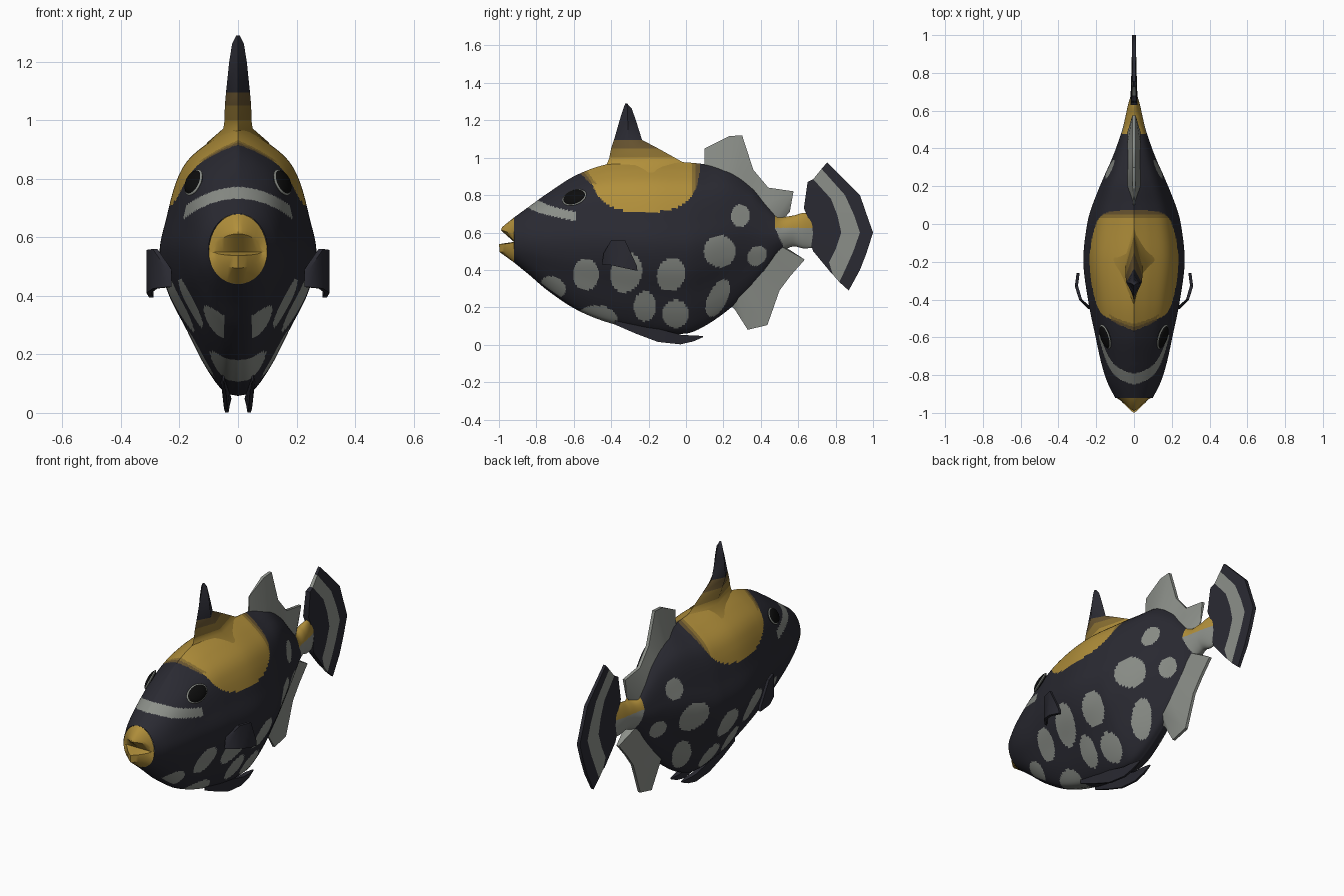
import bpy, bmesh, math
from mathutils import Vector, Matrix
from mathutils.bvhtree import BVHTree

if "Cube" in bpy.data.objects:
    bpy.data.objects.remove(bpy.data.objects["Cube"])

COLORS = {
    "dark_navy": (0.023, 0.023, 0.032),
    "spot_grey": (0.26, 0.275, 0.25),
    "yellow": (0.44, 0.275, 0.043),
    "mid_brown": (0.26, 0.165, 0.032),
    "dark_brown": (0.14, 0.09, 0.03),
    "eye_black": (0.004, 0.004, 0.004),
}
DARK, GREY, YELLOW, MID, BROWN, BLACK = range(6)
mats = []
for mat_name, rgb in COLORS.items():
    m = bpy.data.materials.new(mat_name)
    m.diffuse_color = (*rgb, 1)
    m.use_nodes = True
    m.node_tree.nodes["Principled BSDF"].inputs["Base Color"].default_value = m.diffuse_color
    mats.append(m)


def finish(name, bm, angle=50):
    """Turn a bmesh into a smooth-shaded object with the shared palette."""
    bmesh.ops.recalc_face_normals(bm, faces=bm.faces)
    me = bpy.data.meshes.new(name)
    bm.to_mesh(me)
    for m in mats:
        me.materials.append(m)
    me.polygons.foreach_set("use_smooth", [True] * len(me.polygons))
    me.set_sharp_from_angle(angle=math.radians(angle))
    ob = bpy.data.objects.new(name, me)
    bpy.context.collection.objects.link(ob)
    return ob


def spline(keys, t):
    """Smooth interpolation through rows (t, a, b, ...)."""
    n = len(keys)
    i = 0
    while i < n - 2 and t > keys[i + 1][0]:
        i += 1
    p, q = keys[i], keys[i + 1]
    o, r = keys[max(i - 1, 0)], keys[min(i + 2, n - 1)]
    h = q[0] - p[0]
    u = (t - p[0]) / h
    out = []
    for k in range(1, len(p)):
        mp = (q[k] - o[k]) / (q[0] - o[0]) * h
        mq = (r[k] - p[k]) / (r[0] - p[0]) * h
        out.append((2*u**3 - 3*u*u + 1) * p[k] + (u**3 - 2*u*u + u) * mp
                   + (3*u*u - 2*u**3) * q[k] + (u**3 - u*u) * mq)
    return out


# ---- body: y, top, bottom, half width, blend from oval to deep section
STATIONS = [
    (-.92, .68, .44, .10, 0), (-.84, .738, .375, .14, .25), (-.74, .81, .29, .172, .5),
    (-.59, .905, .19, .205, .8), (-.42, .965, .12, .24, 1), (-.2, .985, .07, .268, 1),
    (0, .975, .06, .248, 1), (.1, .965, .10, .22, 1), (.23, .945, .19, .168, .9),
    (.35, .86, .30, .115, .7), (.43, .765, .39, .085, .5), (.5, .69, .485, .062, .3),
    (.57, .69, .525, .045, .1), (.63, .705, .515, .032, 0), (.69, .70, .52, .014, 0)]
# deep cross-section: step, width share, height share
SECTION = [(0, 0, 1), (1, .34, .94), (2, .63, .87), (3, .79, .785), (4, .91, .655), (5, 1, .52),
           (6, .9, .38), (7, .66, .24), (8, .43, .11), (9, .2, .02), (10, 0, 0)]
# side spots: y, z, radius y, radius z, lean, clear strip at the middle
SPOTS = [(-.535, .375, .07, .085, 0, 0), (-.32, .385, .085, .105, .1, 0),
         (-.08, .375, .075, .09, .1, 0), (.18, .5, .085, .085, 0, 0), (.29, .69, .05, .06, 0, 0),
         (.38, .475, .05, .055, .2, 0), (.17, .25, .055, .1, .35, 0),
         (-.055, .165, .07, .075, 0, 0), (-.22, .205, .06, .08, 0, 0),
         (-.71, .31, .065, .056, -.3, .047), (-.48, .13, .115, .08, 0, 0)]


def body_color(c):
    x, y, z = c
    if y > .478 + .45 * max(0, .62 - z):                # tail stem
        return YELLOW if z > .625 else GREY
    reach = .295 + .8 * max(0, z - .85) if y < -.22 else .295
    dy, dz = abs(y + .22) / reach, max(0, 1.0 - z) / .29
    if dy**2.8 + dz**2.8 < 1:                           # back saddle
        if z > (.86 if y < -.22 else .77):
            if dy > .92:
                return BROWN
            if dy > .86:
                return MID
        return YELLOW
    if y < -.59 and abs(z - .752 + 2 * x * x) < .02:    # snout stripe
        return GREY
    for sy, sz, ry, rz, lean, gap in SPOTS:
        if abs(x) >= gap and ((y - sy - lean * (z - sz)) / ry)**2 + ((z - sz) / rz)**2 < 1:
            return GREY
    return DARK


NY, NH = 340, 84
half = [spline(SECTION, 10 * j / NH) for j in range(NH + 1)]
bm = bmesh.new()
rings = []
for i in range(NY + 1):
    y = -.92 + 1.61 * i / NY
    top, bot, w, blend = spline(STATIONS, y)
    ring = []
    for j in range(2 * NH):
        k, side = (j, 1) if j <= NH else (2 * NH - j, -1)
        a = math.pi * k / NH
        fx = blend * half[k][0] + (1 - blend) * math.sin(a)
        fz = blend * half[k][1] + (1 - blend) * (.5 + .5 * math.cos(a))
        ring.append(bm.verts.new((side * w * fx, y, bot + (top - bot) * fz)))
    rings.append(ring)
for r, s in zip(rings, rings[1:]):
    for j in range(2 * NH):
        k = (j + 1) % (2 * NH)
        f = bm.faces.new((r[j], r[k], s[k], s[j]))
        f.material_index = body_color(f.calc_center_median())
bm.faces.new(rings[-1]).material_index = GREY
bm.normal_update()
surface = BVHTree.FromBMesh(bm)
finish("body", bm)

# ---- lips: two pointed wedges around an open mouth; rows are (width, forward, height)
LIPS = {"upper_lip": [(.1, 0, .13), (.085, .062, .08), (.08, .07, .062), (.09, 0, 0)],
        "lower_lip": [(.1, 0, -.11), (.085, .076, -.055), (.08, .08, -.012), (.09, 0, 0)]}
for name, rows in LIPS.items():
    bm = bmesh.new()
    grid = []
    for j in range(17):
        a = math.pi * (j / 16 - .5)
        s, c = math.sin(a), math.cos(a)
        point = 1 - abs(s)**1.2
        grid.append([bm.verts.new((w * s, -.92 - fwd * point, .55 + h * c)) for w, fwd, h in rows])
    for p, q in zip(grid, grid[1:]):
        for k in range(3):
            bm.faces.new((p[k], p[k + 1], q[k + 1], q[k])).material_index = YELLOW
    bmesh.ops.remove_doubles(bm, verts=bm.verts, dist=.0005)
    finish(name, bm, 40)


def fin(name, columns, thick, strip_mats, centers=None, ends=.35):
    """Plate from columns of (y, z) points running root to tip, thickened along x."""
    n, k = len(columns), len(columns[0])
    centers = centers or [0] * n
    bm = bmesh.new()
    skins = []
    for side in (1, -1):
        skins.append([[bm.verts.new((centers[i] + side * thick[j] * (ends if i in (0, n - 1) else 1), *p))
                       for j, p in enumerate(col)] for i, col in enumerate(columns)])
    for g in skins:
        for i in range(n - 1):
            for j in range(k - 1):
                f = bm.faces.new((g[i][j], g[i + 1][j], g[i + 1][j + 1], g[i][j + 1]))
                f.material_index = strip_mats[j]
    a, b = skins
    for j, m in ((0, strip_mats[0]), (k - 1, strip_mats[-1])):
        for i in range(n - 1):
            bm.faces.new((a[i][j], a[i + 1][j], b[i + 1][j], b[i][j])).material_index = m
    for i in (0, n - 1):
        for j in range(k - 1):
            bm.faces.new((a[i][j], a[i][j + 1], b[i][j + 1], b[i][j])).material_index = strip_mats[j]
    return finish(name, bm, 45)


# ---- tail, rear back fin, belly fin
fin("tail_fin", [
    [(.65, .87), (.68, .885), (.725, .94), (.755, .975)],
    [(.63, .73), (.775, .78), (.85, .80), (.93, .80)],
    [(.66, .66), (.81, .69), (.90, .69), (.968, .69)],
    [(.68, .60), (.83, .60), (.93, .60), (1.0, .60)],
    [(.67, .53), (.80, .51), (.895, .50), (.965, .49)],
    [(.68, .50), (.765, .44), (.855, .41), (.93, .40)],
    [(.775, .385), (.785, .375), (.82, .335), (.87, .29)]],
    [.018, .013, .011, .01], [DARK, GREY, DARK], ends=.8)
fin("rear_back_fin", [
    [(.1, .93), (.1, 1.05)], [(.2, .92), (.23, 1.115)], [(.27, .89), (.3, 1.12)],
    [(.34, .83), (.36, .935)], [(.42, .75), (.44, .84)], [(.48, .67), (.575, .82)],
    [(.5, .65), (.555, .71)]], [.036, .009], [GREY], ends=.15)
fin("belly_fin", [
    [(.23, .22), (.26, .19)], [(.28, .25), (.33, .08)], [(.34, .31), (.435, .105)],
    [(.42, .40), (.5, .29)], [(.47, .47), (.56, .37)], [(.5, .53), (.635, .455)],
    [(.51, .54), (.55, .51)]], [.036, .008], [GREY], ends=.15)

# ---- paired side fins and pelvic flaps
for side, label in ((1, "right"), (-1, "left")):
    fin(label + "_side_fin", [
        [(-.45, .43), (-.44, .49)], [(-.40, .425), (-.40, .56)],
        [(-.33, .41), (-.325, .557)], [(-.26, .395), (-.262, .42)]],
        [.008, .008], [DARK], [side * x for x in (.235, .283, .305, .296)], ends=1)
    fin(label + "_pelvic_flap", [
        [(-.38, .14), (-.38, .108)], [(-.27, .12), (-.27, .06)], [(-.15, .085), (-.15, .015)],
        [(-.02, .052), (-.03, .002)], [(.03, .05), (.04, .018)], [(.09, .047), (.09, .04)]],
        [.014, .006], [DARK], [side * x for x in (.05, .046, .042, .038, .036, .035)])

# ---- front spine: diamond rings of z, front y, back y, half width
SPINE = [(.92, -.46, .08, .11), (.972, -.42, -.01, .05), (1.0, -.41, -.06, .046),
         (1.05, -.40, -.15, .045), (1.095, -.385, -.235, .041), (1.2, -.355, -.268, .03),
         (1.262, -.335, -.29, .02), (1.29, -.325, -.315, .006)]
SPINE_COLORS = [YELLOW, YELLOW, MID, BROWN, DARK, DARK, DARK]
bm = bmesh.new()
rings = []
for z, y0, y1, w in SPINE:
    mid = y0 + .5 * (y1 - y0)
    rings.append([bm.verts.new(p) for p in ((0, y0, z), (w, mid, z), (0, y1, z), (-w, mid, z))])
for r, s, col in zip(rings, rings[1:], SPINE_COLORS):
    for j in range(4):
        k = (j + 1) % 4
        bm.faces.new((r[j], r[k], s[k], s[j])).material_index = col
bm.faces.new(rings[-1]).material_index = DARK
finish("front_spine", bm, 60)

# ---- eyes: flattened domes with a thin rim, laid on the head surface
for side, label in ((1, "right"), (-1, "left")):
    hit, normal, _, _ = surface.ray_cast(Vector((side, -.595, .785)), Vector((-side, 0, 0)))
    if normal.x * side < 0:
        normal = -normal
    normal = (normal + Vector((side * .75, -.4, .45))).normalized()
    hit = hit + normal * .006
    along = Vector((0, 1, .12))
    along = (along - normal * along.dot(normal)).normalized()
    frame = Matrix((along, normal.cross(along), normal)).transposed().to_4x4()
    for part, size, col in (("eye", (.064, .044, .018), BLACK), ("eye_rim", (.069, .048, .010), GREY)):
        bm = bmesh.new()
        bmesh.ops.create_uvsphere(bm, u_segments=24, v_segments=12, radius=1)
        for f in bm.faces:
            f.material_index = col
        bm.transform(Matrix.Translation(hit) @ frame @ Matrix.Diagonal((*size, 1)))
        finish(f"{label}_{part}", bm)
